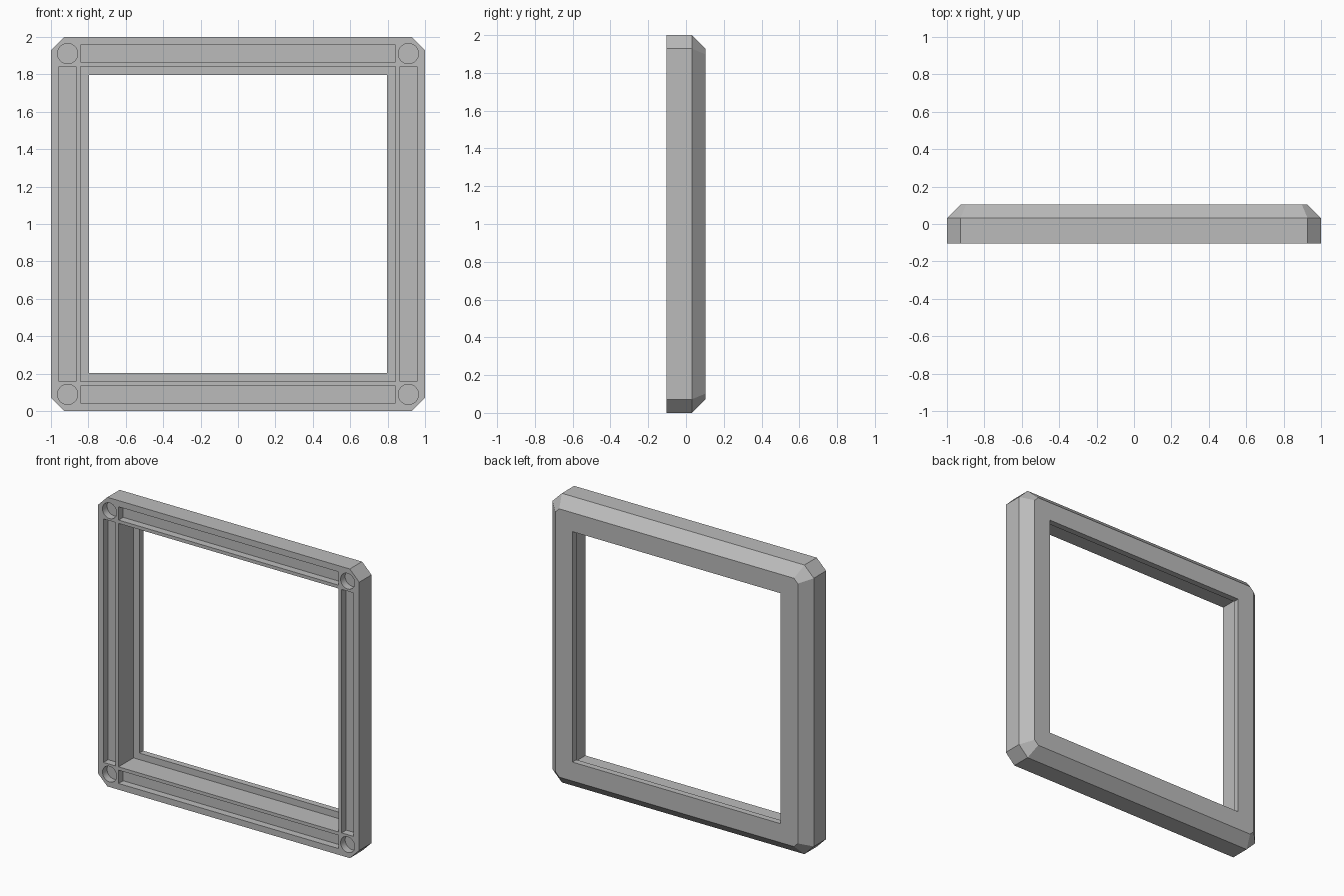
import bpy, bmesh
from mathutils import Matrix, Vector

default = bpy.data.objects.get("Cube")
if default:
    bpy.data.objects.remove(default, do_unlink=True)

HALF, DEPTH = 1.0, 0.103     # half width, half thickness
CUT = 0.072                  # corner cut and back chamfer
OPENING, LIP = 0.842, 0.797  # half sizes of the front recess and the through window
GROOVE_DEPTH = 0.05
CENTRE = Vector((0, 0, HALF))

grey = bpy.data.materials.new("plain_grey")
grey.use_nodes = True
colour = (0.5, 0.5, 0.5, 1)
grey.diffuse_color = colour
grey.node_tree.nodes["Principled BSDF"].inputs["Base Color"].default_value = colour


def make_object(name, bm):
    bmesh.ops.recalc_face_normals(bm, faces=bm.faces)
    mesh = bpy.data.meshes.new(name)
    bm.to_mesh(mesh)
    bm.free()
    mesh.materials.append(grey)
    obj = bpy.data.objects.new(name, mesh)
    bpy.context.collection.objects.link(obj)
    return obj


def octagon(bm, half, cut, y):
    a, b = half, half - cut
    outline = [(b, a), (a, b), (a, -b), (b, -a), (-b, -a), (-a, -b), (-a, b), (-b, a)]
    return [bm.verts.new(CENTRE + Vector((x, y, z))) for x, z in outline]


def add_box(bm, x, z, width, height, y0, y1):
    place = Matrix.Translation(CENTRE + Vector((x, (y0 + y1) / 2, z)))
    bmesh.ops.create_cube(bm, size=1, matrix=place @ Matrix.Diagonal((width, y1 - y0, height, 1)))


# Solid block with cut corners and an evenly chamfered back edge
bm = bmesh.new()
back_cut = CUT * (2 ** 0.5 - 1)
rings = [octagon(bm, HALF, CUT, -DEPTH),
         octagon(bm, HALF, CUT, DEPTH - CUT),
         octagon(bm, HALF - CUT, back_cut, DEPTH)]
for low, high in zip(rings, rings[1:]):
    for i in range(8):
        j = (i + 1) % 8
        bm.faces.new((low[i], low[j], high[j], high[i]))
bm.faces.new(rings[0])
bm.faces.new(rings[-1])
frame = make_object("square_frame", bm)

# Stepped window: wide recess from the front, narrower hole through the back lip
cutters = []
for name, half, y1 in (("recess_cutter", OPENING, DEPTH - 0.043), ("window_cutter", LIP, 0.3)):
    bm = bmesh.new()
    add_box(bm, 0, 0, 2 * half, 2 * half, -0.3, y1)
    cutters.append(make_object(name, bm))

# Long grooves on each rail and round sockets at the corners
bm = bmesh.new()
floor = -DEPTH + GROOVE_DEPTH
for side in (-1, 1):
    add_box(bm, 0, side * 0.911, 2 * OPENING, 0.092, -0.3, floor)
    add_box(bm, side * 0.911, 0, 0.092, 2 * OPENING, -0.3, floor)
    for up in (-1, 1):
        spot = CENTRE + Vector((side * 0.911, (floor - 0.3) / 2, up * 0.911))
        bmesh.ops.create_cone(bm, cap_ends=True, segments=48, radius1=0.054, radius2=0.054,
                              depth=floor + 0.3,
                              matrix=Matrix.Translation(spot) @ Matrix.Rotation(1.5707963, 4, 'X'))
cutters.append(make_object("groove_cutter", bm))

for cutter in cutters:
    cutter.hide_render = True
    mod = frame.modifiers.new(cutter.name, 'BOOLEAN')
    mod.operation = 'DIFFERENCE'
    mod.solver = 'EXACT'
    mod.object = cutter

# Bake the cuts and drop the helpers
graph = bpy.context.evaluated_depsgraph_get()
baked = bpy.data.meshes.new_from_object(frame.evaluated_get(graph))
frame.modifiers.clear()
frame.data = baked
frame.data.materials.clear()
frame.data.materials.append(grey)
for cutter in cutters:
    bpy.data.objects.remove(cutter, do_unlink=True)

bpy.ops.object.select_all(action='DESELECT')
frame.select_set(True)
bpy.context.view_layer.objects.active = frame
bpy.ops.object.shade_smooth_by_angle(angle=0.5)
